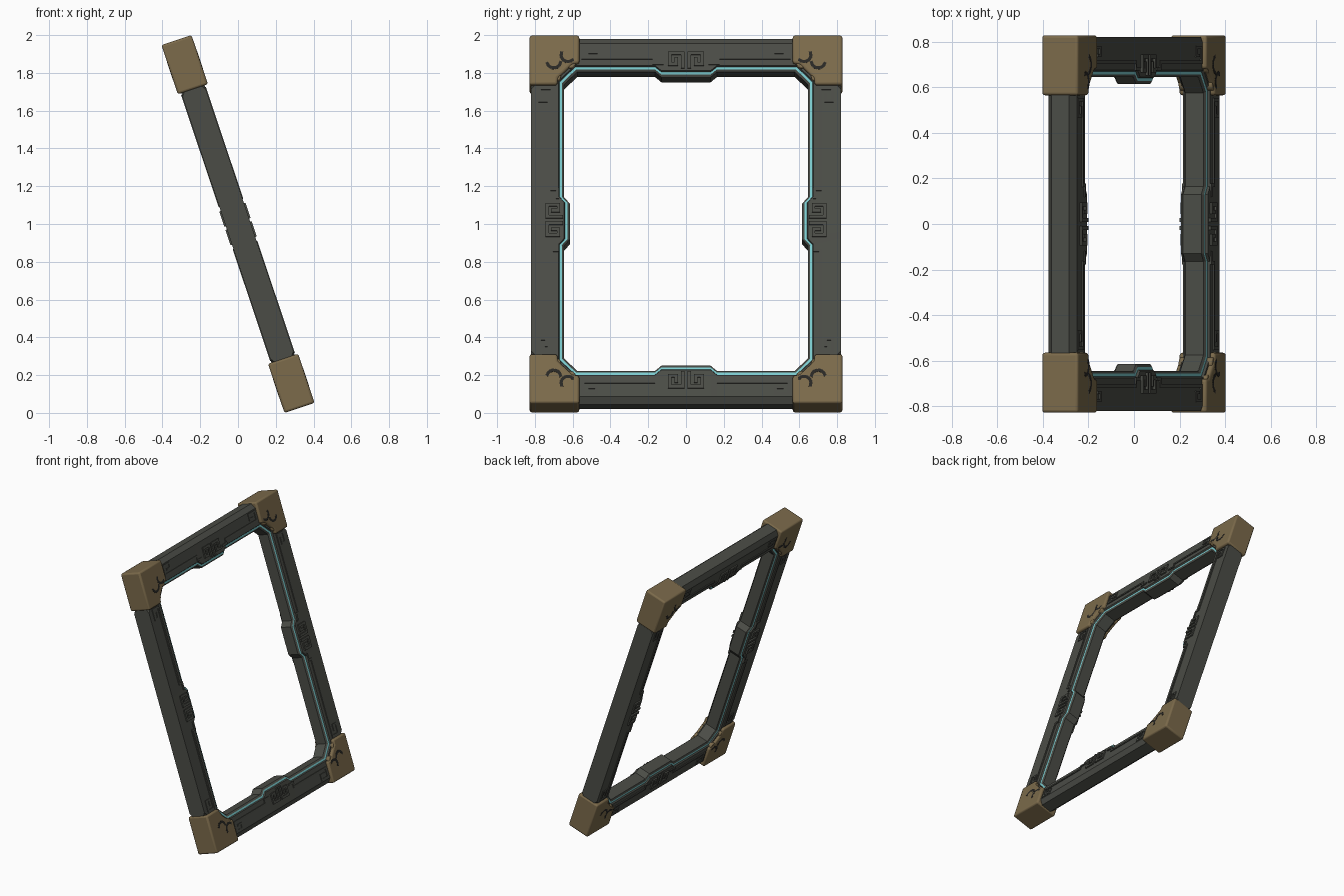
import bpy, bmesh, math
from mathutils import Vector

cube = bpy.data.objects.get("Cube")
if cube:
    bpy.data.objects.remove(cube)

TILT = math.radians(18.5)
UP = Vector((-math.sin(TILT), 0, math.cos(TILT)))
OUT = Vector((math.cos(TILT), 0, math.sin(TILT)))
SIDE = Vector((0, 1, 0))
CENTRE = Vector((0, 0, 1))


def place(u, v, d):
    """Frame plane coordinates (across, up, depth) to world space."""
    return CENTRE + SIDE * u + UP * v + OUT * d


def material(name, rgb):
    m = bpy.data.materials.new(name)
    m.use_nodes = True
    m.diffuse_color = (*rgb, 1)
    m.node_tree.nodes["Principled BSDF"].inputs["Base Color"].default_value = (*rgb, 1)
    return m


DARK = material("dark grey metal", (0.07, 0.073, 0.062))
BRONZE = material("bronze", (0.2, 0.145, 0.07))
SHADE = material("blackened groove", (0.022, 0.021, 0.018))
GLOW = material("pale cyan inlay", (0.2, 0.6, 0.62))


def finish(name, bm, mats, bevel=0):
    bmesh.ops.recalc_face_normals(bm, faces=bm.faces)
    mesh = bpy.data.meshes.new(name)
    bm.to_mesh(mesh)
    bm.free()
    for m in mats:
        mesh.materials.append(m)
    ob = bpy.data.objects.new(name, mesh)
    bpy.context.collection.objects.link(ob)
    if bevel:
        mod = ob.modifiers.new("soft edges", "BEVEL")
        mod.width, mod.segments = bevel, 3
        for p in mesh.polygons:
            p.use_smooth = True
        bpy.context.view_layer.objects.active = ob
        ob.select_set(True)
        bpy.ops.object.shade_smooth_by_angle(angle=math.radians(40))
        ob.select_set(False)
    return ob


def prism(bm, outline, depth):
    """Extrude a flat outline symmetrically through the frame."""
    back = [bm.verts.new(place(u, v, -depth)) for u, v in outline]
    front = [bm.verts.new(place(u, v, depth)) for u, v in outline]
    n = len(outline)
    bm.faces.new(back)
    bm.faces.new(front)
    for i in range(n):
        j = (i + 1) % n
        bm.faces.new((back[i], back[j], front[j], front[i]))


def strip(bm, path, width, depth):
    """Raised band along a polyline, showing on both faces."""
    for a, b in zip(path, path[1:]):
        a, b = Vector(a), Vector(b)
        t = (b - a).normalized() * width / 2
        s = Vector((-t.y, t.x))
        prism(bm, [a - t - s, b + t - s, b + t + s, a - t + s], depth)


# Frame ring: one moulded section lofted around the opening
# quadrant points: inner position, direction of offset, position on outer edge
W, H = 0.82, 1.02
QUADRANT = [((0.615, 0.10), (1, 0), (W, 0.10)),
            ((0.645, 0.135), (1, 0), (W, 0.135)),
            ((0.645, 0.765), (1, 0.41), (W, 0.765)),
            ((0.575, 0.835), (0.41, 1), (0.575, H)),
            ((0.165, 0.835), (0, 1), (0.165, H)),
            ((0.13, 0.805), (0, 1), (0.13, H))]
loop = []
for su, sv in ((1, 1), (-1, 1), (-1, -1), (1, -1)):
    part = [[Vector((p[0] * su, p[1] * sv)) for p in row] for row in QUADRANT]
    loop += part if su * sv > 0 else part[::-1]

# section: (measured from outer edge?, offset, depth)
half = [(False, 0, 0.042), (False, 0.012, 0.05), (False, 0.025, 0.052),
        (False, 0.03, 0.062), (True, 0.035, 0.065), (True, 0, 0.04)]
INLAY = 1
section = half + [(o, off, -d) for o, off, d in reversed(half)]
bm = bmesh.new()
rings = []
for inner, push, outer in loop:
    ring = []
    for from_outer, off, d in section:
        # pushing the outer edge inward uses whichever side it lies on
        axis = Vector((math.copysign(1, outer.x), 0)) if abs(outer.x) == W \
            else Vector((0, math.copysign(1, outer.y)))
        p = outer - axis * off if from_outer else inner + push * off
        ring.append(bm.verts.new(place(p.x, p.y, d)))
    rings.append(ring)
n = len(section)
for i, ring in enumerate(rings):
    nxt = rings[(i + 1) % len(rings)]
    for k in range(n):
        m = (k + 1) % n
        f = bm.faces.new((ring[k], ring[m], nxt[m], nxt[k]))
        f.material_index = int(k in (INLAY, n - 2 - INLAY))
finish("frame_ring", bm, [DARK, GLOW])

# Corner caps, with curled lobes and dark curl grooves
CAP = [(0.828, 1.027), (0.565, 1.027), (0.565, 0.872), (0.60, 0.868),
       (0.678, 0.79), (0.682, 0.752), (0.828, 0.752)]


def arc(c, r, start, end, steps=7):
    return [(c[0] + r * math.cos(math.radians(start + (end - start) * i / steps)),
             c[1] + r * math.sin(math.radians(start + (end - start) * i / steps)))
            for i in range(steps + 1)]


CURLS = [arc((0.70, 0.88), 0.036, 190, 340), arc((0.625, 0.915), 0.036, 230, 380)]
LOBES = [arc((0.69, 0.80), 0.028, 0, 330, 11), arc((0.612, 0.873), 0.028, 0, 330, 11)]
for su, side in ((1, "right"), (-1, "left")):
    for sv, level in ((1, "upper"), (-1, "lower")):
        def flip(pts):
            return [(u * su, v * sv) for u, v in pts]
        tag = level + "_" + side
        bm = bmesh.new()
        prism(bm, flip(CAP), 0.084)
        finish("corner_cap_" + tag, bm, [BRONZE], 0.012)
        bm = bmesh.new()
        for lobe in LOBES:
            prism(bm, flip(lobe), 0.078)
        finish("cap_lobes_" + tag, bm, [BRONZE], 0.006)
        bm = bmesh.new()
        for curl in CURLS:
            strip(bm, flip(curl), 0.016, 0.0848)
        finish("cap_grooves_" + tag, bm, [SHADE])

# Angular key ornament on each bar: (along the bar, out from the opening)
KEY = [(0.018, 0.025), (0.018, 0.10), (0.085, 0.10), (0.085, 0.04),
       (0.052, 0.04), (0.052, 0.07)]


def border(end):
    return [(0.125, 0.045), (0.17, 0.045), (0.17, 0.075), (end, 0.075),
            (end, 0.14), (end - 0.07, 0.14), (end - 0.07, 0.105), (end - 0.035, 0.105)]


for upright, base, end, name in ((True, 0.635, 0.735, "side"), (False, 0.83, 0.545, "cross")):
    keys, trims = bmesh.new(), bmesh.new()
    for s in (1, -1):
        for t in (1, -1):
            def lay(path):
                return [(s * (base + o), t * a) if upright else (t * a, s * (base + o))
                        for a, o in path]
            strip(keys, lay(KEY), 0.018, 0.073)
            strip(trims, lay(border(end)), 0.014, 0.069)
    finish(name + "_bar_key_ornament", keys, [DARK])
    finish(name + "_bar_border_trim", trims, [DARK])
